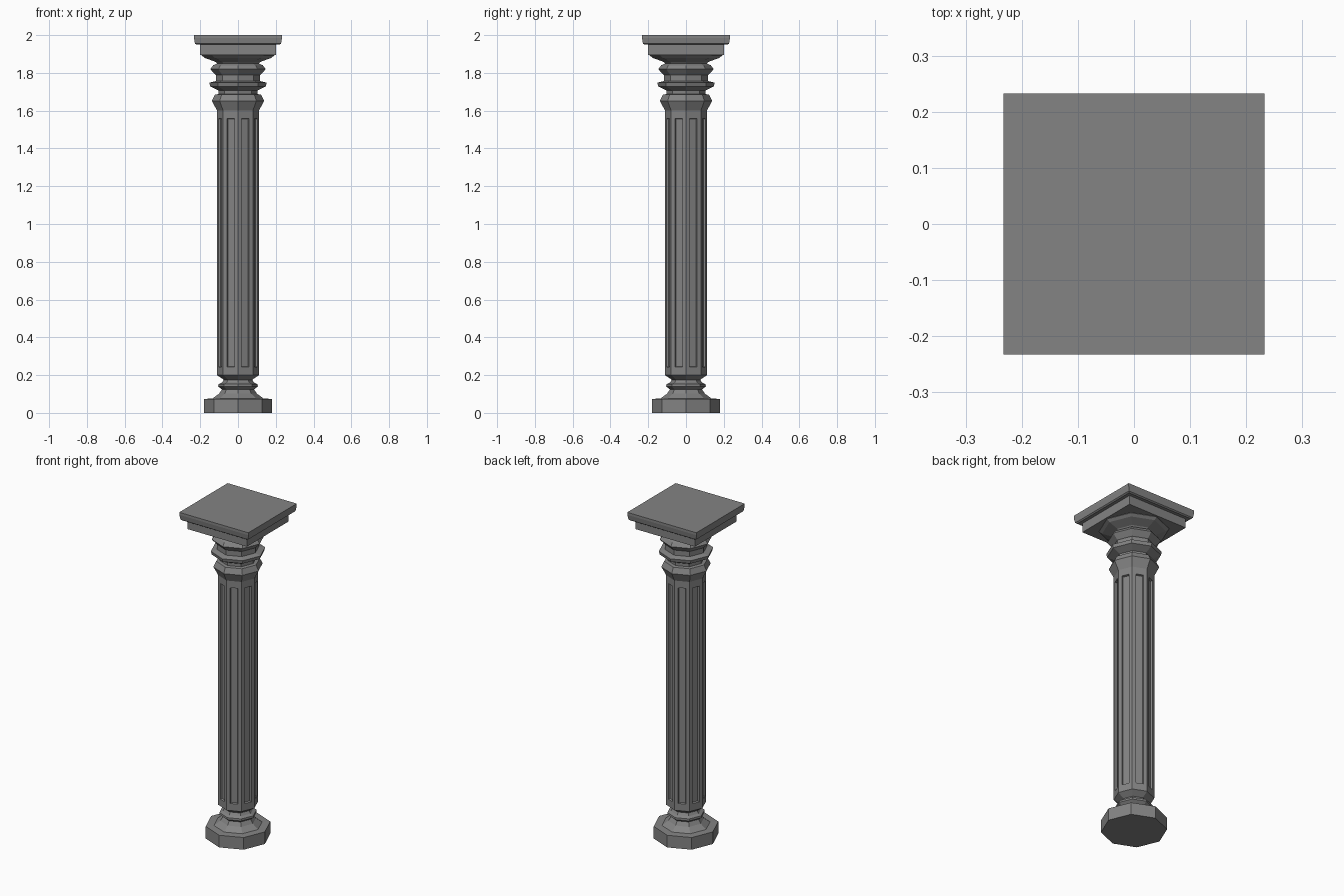
import bpy, bmesh
from math import cos, sin, pi

if "Cube" in bpy.data.objects:
    bpy.data.objects.remove(bpy.data.objects["Cube"])

stone = bpy.data.materials.new("dark_stone")
stone.diffuse_color = (0.23, 0.23, 0.23, 1)
stone.use_nodes = True
stone.node_tree.nodes["Principled BSDF"].inputs["Base Color"].default_value = stone.diffuse_color


def loft(profile, sides, turn, scale=1.0):
    """Stack rings of (radius, z) into one closed flat-faced solid."""
    bm = bmesh.new()
    rings = []
    for r, z in profile:
        rings.append([bm.verts.new((r * scale * cos(turn + 2 * pi * i / sides),
                                    r * scale * sin(turn + 2 * pi * i / sides), z))
                      for i in range(sides)])
    walls = []
    for a, b in zip(rings, rings[1:]):
        walls.append([bm.faces.new((a[i], a[(i + 1) % sides], b[(i + 1) % sides], b[i]))
                      for i in range(sides)])
    bm.faces.new(rings[0][::-1])
    bm.faces.new(rings[-1])
    bmesh.ops.recalc_face_normals(bm, faces=bm.faces)
    return bm, walls


def finish(name, bm):
    mesh = bpy.data.meshes.new(name)
    bm.to_mesh(mesh)
    bm.free()
    mesh.materials.append(stone)
    bpy.context.collection.objects.link(bpy.data.objects.new(name, mesh))


def octagon(name, profile):
    finish(name, loft(profile, 8, 0)[0])


def square(name, profile):
    finish(name, loft(profile, 4, pi / 4, 2 ** 0.5)[0])


# Base: plinth, concave slope and ring moulding
octagon("base", [(0.181, 0), (0.181, 0.074), (0.135, 0.076), (0.10, 0.102),
                 (0.085, 0.125), (0.092, 0.13), (0.105, 0.14), (0.104, 0.152),
                 (0.085, 0.16), (0.075, 0.175), (0.075, 0.185)])

# Shaft with one sunken flute on each of its eight faces
bm, walls = loft([(0.075, 0.175), (0.111, 0.2), (0.111, 1.6)], 8, 0)
bmesh.ops.inset_individual(bm, faces=walls[1], thickness=0.021, depth=0,
                           use_even_offset=True)
# Pull the flute ends in from the shaft ends
for f in walls[1]:
    for v in f.verts:
        v.co.z = 0.243 if v.co.z < 1 else 1.558
bmesh.ops.inset_individual(bm, faces=walls[1], thickness=0.003, depth=-0.011,
                           use_even_offset=True)
finish("shaft", bm)

# Capital mouldings
octagon("capital_collar", [(0.111, 1.6), (0.138, 1.652), (0.122, 1.685),
                           (0.102, 1.688), (0.102, 1.708)])
octagon("capital_ring", [(0.102, 1.706), (0.147, 1.728), (0.152, 1.748),
                         (0.117, 1.757), (0.117, 1.788)])
octagon("capital_bell", [(0.105, 1.78), (0.12, 1.79), (0.147, 1.82), (0.132, 1.84),
                         (0.11, 1.85), (0.118, 1.858), (0.175, 1.879),
                         (0.192, 1.892), (0.192, 1.897)])

# Square abacus, given as half-widths
square("abacus_block", [(0.20, 1.894), (0.20, 1.95)])
square("abacus_slab", [(0.22, 1.949), (0.228, 1.955), (0.233, 1.985), (0.233, 2.0)])
